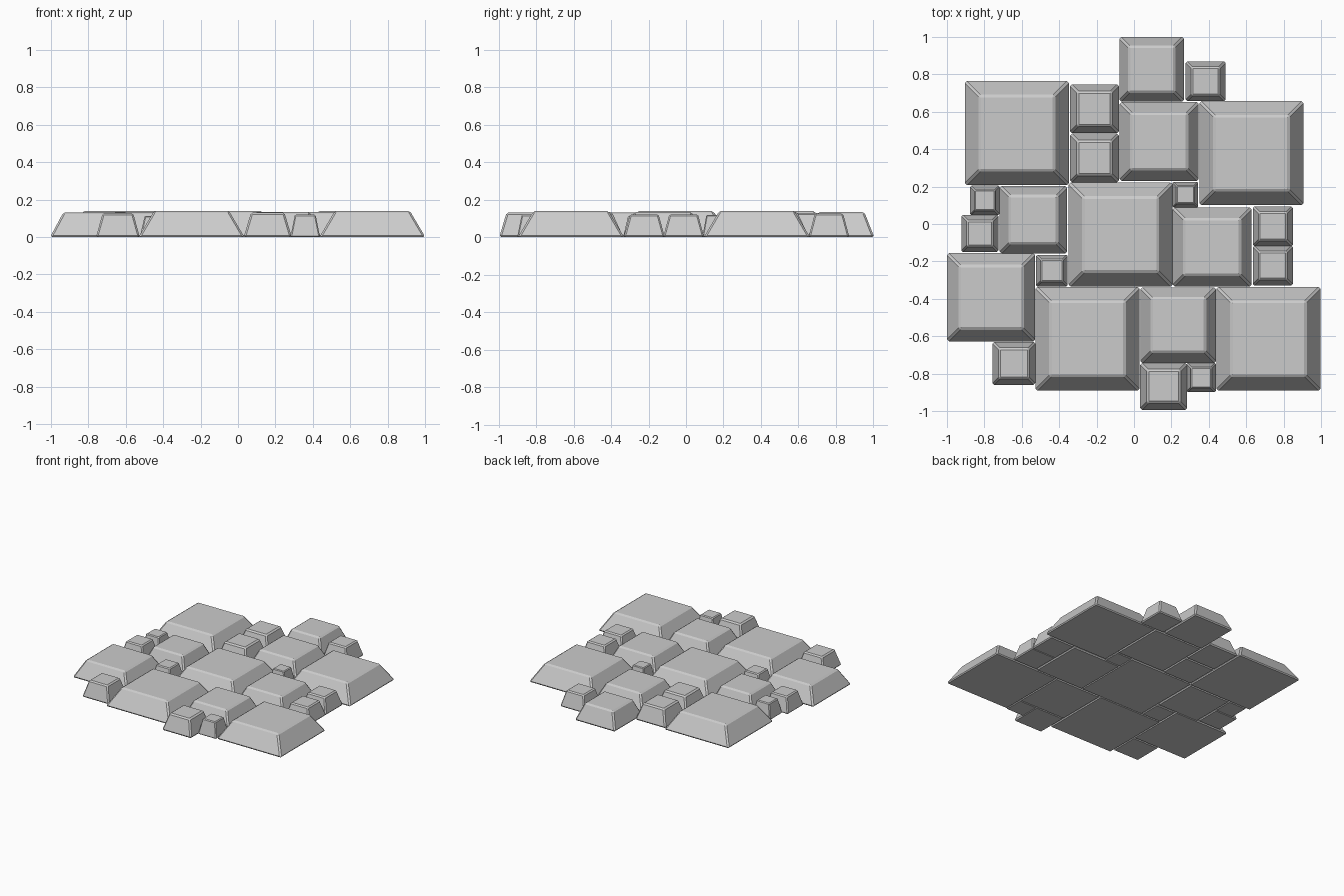
import bpy, bmesh

# Paving blocks: (left x, lower y, side length, height)
BLOCKS = {
    "large_block": [
        (-.905, .207, .557, .14), (.35, .10, .557, .14), (-.35, -.335, .557, .14),
        (-.527, -.892, .557, .14), (.44, -.892, .557, .14)],
    "medium_block": [
        (-1.0, -.628, .472, .132), (-.077, .23, .422, .135), (.207, -.334, .422, .135),
        (.035, -.743, .404, .135), (-.078, .655, .345, .133), (-.718, -.157, .36, .133)],
    "small_block": [
        (-.34, .487, .258, .13), (-.34, .224, .258, .13), (.278, .658, .21, .125),
        (-.874, .05, .153, .118), (-.921, -.148, .195, .122), (-.522, -.332, .166, .114),
        (.208, .09, .134, .118), (.637, -.118, .211, .122), (.637, -.328, .211, .122),
        (-.755, -.858, .226, .128), (.035, -.992, .248, .131), (.283, -.898, .153, .12)],
}


def tapered_block(name, x, y, side, height):
    """Square frustum with narrow chamfers on every edge."""
    bm = bmesh.new()
    bmesh.ops.create_cube(bm, size=1)
    inset = 0.14 * side
    bevel = min(0.01, 0.04 * side)
    base = side / 2 + bevel * 0.45      # chamfer trims the outline back
    for v in bm.verts:
        half = base if v.co.z < 0 else side / 2 - inset
        v.co.x = half if v.co.x > 0 else -half
        v.co.y = half if v.co.y > 0 else -half
        v.co.z = 0 if v.co.z < 0 else height
    bmesh.ops.bevel(bm, geom=bm.edges[:], offset=bevel, segments=1,
                    affect='EDGES', profile=0.5)
    mesh = bpy.data.meshes.new(name)
    bm.to_mesh(mesh)
    bm.free()
    ob = bpy.data.objects.new(name, mesh)
    ob.location = (x + side / 2, y + side / 2, 0)
    bpy.context.collection.objects.link(ob)


for name, items in BLOCKS.items():
    for i, item in enumerate(items, 1):
        tapered_block(f"{name}_{i}", *item)
